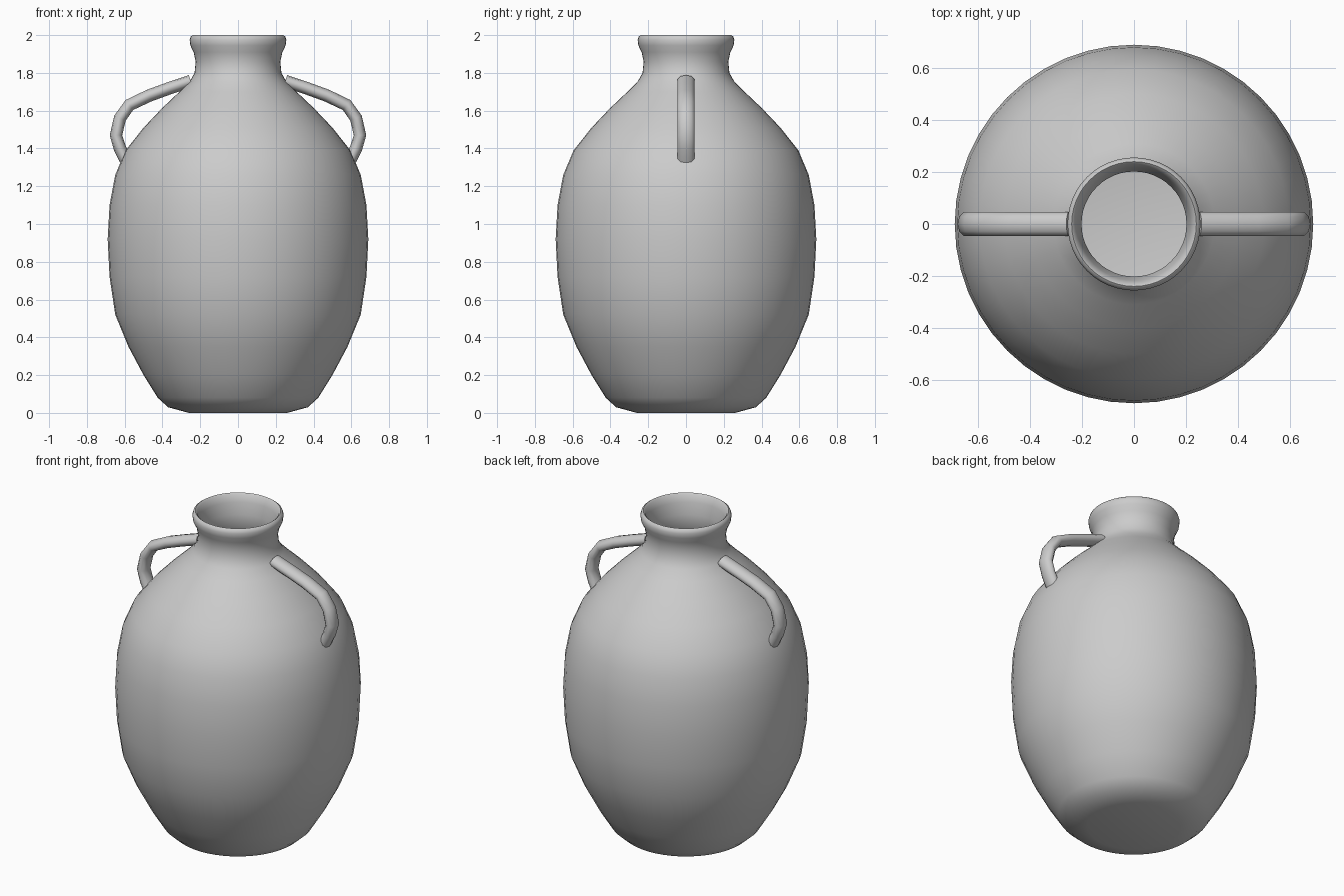
import bpy, bmesh
from math import sin, cos, pi
from mathutils import Vector

if "Cube" in bpy.data.objects:
    bpy.data.objects.remove(bpy.data.objects["Cube"])


def finish(name, bm, angle):
    bmesh.ops.recalc_face_normals(bm, faces=bm.faces)
    me = bpy.data.meshes.new(name)
    bm.to_mesh(me)
    bm.free()
    ob = bpy.data.objects.new(name, me)
    bpy.context.collection.objects.link(ob)
    bpy.ops.object.select_all(action='DESELECT')
    ob.select_set(True)
    bpy.context.view_layer.objects.active = ob
    bpy.ops.object.shade_smooth_by_angle(angle=angle)
    return ob


def bridge(bm, rings):
    for a, b in zip(rings, rings[1:]):
        n = len(a)
        for i in range(n):
            j = (i + 1) % n
            bm.faces.new((a[i], a[j], b[j], b[i]))


def lathe(name, profile, sides):
    bm = bmesh.new()
    rings = [[bm.verts.new((r * cos(2 * pi * i / sides), r * sin(2 * pi * i / sides), z))
              for i in range(sides)] for r, z in profile]
    bridge(bm, rings)
    bm.faces.new(rings[0])
    bm.faces.new(rings[-1])
    return finish(name, bm, 1.0)


def handle(name, side, path, half_width, half_thick, sides=10):
    # sweep an oval section along a path in the xz plane
    bm = bmesh.new()
    pts = [Vector((side * x, 0, z)) for x, z in path]
    rings = []
    for k, p in enumerate(pts):
        t = (pts[min(k + 1, len(pts) - 1)] - pts[max(k - 1, 0)]).normalized()
        n = Vector((-t.z, 0, t.x))
        rings.append([bm.verts.new(p + n * half_thick * cos(2 * pi * i / sides)
                                   + Vector((0, half_width * sin(2 * pi * i / sides), 0)))
                      for i in range(sides)])
    bridge(bm, rings)
    bm.faces.new(rings[0])
    bm.faces.new(rings[-1])
    return finish(name, bm, 1.0)


# jar: outer wall from base to lip, then thin inner wall down to the inner floor
outer = [(0.26, 0), (0.37, 0.03), (0.425, 0.08), (0.50, 0.20), (0.58, 0.35),
         (0.65, 0.52), (0.68, 0.72), (0.69, 0.92), (0.68, 1.10), (0.65, 1.26),
         (0.595, 1.39), (0.50, 1.51), (0.40, 1.615), (0.31, 1.70), (0.255, 1.755),
         (0.23, 1.80), (0.224, 1.86), (0.235, 1.91), (0.252, 1.945),
         (0.256, 1.975), (0.25, 1.993), (0.24, 2.0)]
inner = [(0.23, 1.992), (0.218, 1.95), (0.202, 1.88), (0.205, 1.80), (0.24, 1.735),
         (0.38, 1.60), (0.565, 1.39), (0.625, 1.25), (0.655, 1.10), (0.665, 0.92),
         (0.655, 0.72), (0.625, 0.53), (0.555, 0.36), (0.475, 0.21), (0.40, 0.10),
         (0.35, 0.055), (0.25, 0.03)]
lathe("jar_body", outer + inner, 48)

# pair of loop handles on the shoulders
path = [(0.25, 1.757), (0.36, 1.72), (0.47, 1.68), (0.575, 1.63), (0.625, 1.56),
        (0.646, 1.47), (0.625, 1.40), (0.595, 1.34)]
for label, s in (("right_handle", 1), ("left_handle", -1)):
    handle(label, s, path, 0.048, 0.033)
